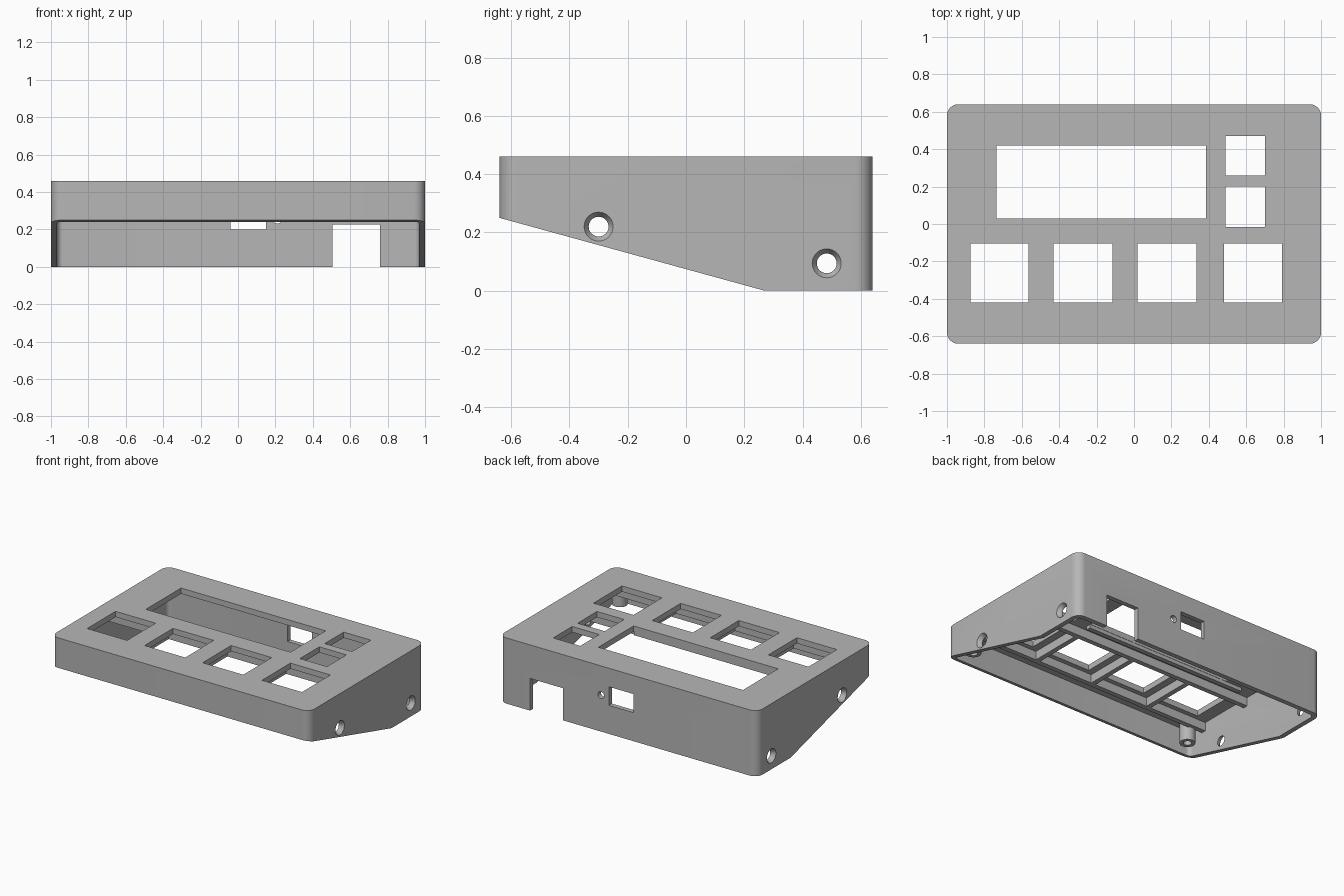
import bpy, bmesh, math
from mathutils import Matrix

if "Cube" in bpy.data.objects:
    bpy.data.objects.remove(bpy.data.objects["Cube"])

grey = bpy.data.materials.new("plain grey")
grey.diffuse_color = (0.47, 0.47, 0.47, 1)
grey.use_nodes = True
grey.node_tree.nodes["Principled BSDF"].inputs["Base Color"].default_value = grey.diffuse_color
W, D, H, WALL, PLATE = 1.0, 0.64, 0.46, 0.033, 0.04


def finish(name, bm):
    bmesh.ops.recalc_face_normals(bm, faces=bm.faces)
    me = bpy.data.meshes.new(name)
    bm.to_mesh(me)
    bm.free()
    ob = bpy.data.objects.new(name, me)
    bpy.context.collection.objects.link(ob)
    me.materials.append(grey)
    return ob


def extrude(name, pts, offset):
    bm = bmesh.new()
    face = bm.faces.new([bm.verts.new(p) for p in pts])
    geo = bmesh.ops.extrude_face_region(bm, geom=[face])["geom"]
    bmesh.ops.translate(bm, vec=offset, verts=[v for v in geo if isinstance(v, bmesh.types.BMVert)])
    return finish(name, bm)


def box(name, x0, x1, y0, y1, z0, z1):
    return extrude(name, [(x0, y0, z0), (x1, y0, z0), (x1, y1, z0), (x0, y1, z0)], (0, 0, z1 - z0))


def rounded_box(name, hx, hy, r, z0, z1):
    pts = []
    for i, (sx, sy) in enumerate([(1, 1), (-1, 1), (-1, -1), (1, -1)]):
        for k in range(9):
            a = math.radians(90 * i + 90 * k / 8)
            pts.append((sx * (hx - r) + r * math.cos(a), sy * (hy - r) + r * math.sin(a), z0))
    return extrude(name, pts, (0, 0, z1 - z0))


def cone(name, r1, r2, depth, loc, axis="Z"):
    bm = bmesh.new()
    rot = {"X": Matrix.Rotation(math.pi / 2, 4, "Y"), "Y": Matrix.Rotation(math.pi / 2, 4, "X"),
           "Z": Matrix.Identity(4)}[axis]
    bmesh.ops.create_cone(bm, cap_ends=True, segments=32, radius1=r1, radius2=r2, depth=depth,
                          matrix=Matrix.Translation(loc) @ rot)
    return finish(name, bm)


def cut(target, cutter):
    mod = target.modifiers.new("cut", "BOOLEAN")
    mod.operation, mod.solver, mod.object = "DIFFERENCE", "EXACT", cutter
    bpy.context.view_layer.objects.active = target
    bpy.ops.object.modifier_apply(modifier=mod.name)
    bpy.data.objects.remove(cutter, do_unlink=True)


def smooth(ob):
    bpy.ops.object.select_all(action="DESELECT")
    ob.select_set(True)
    bpy.context.view_layer.objects.active = ob
    bpy.ops.object.shade_smooth_by_angle(angle=math.radians(30))


# Hollow shell, open underneath
case = rounded_box("case_shell", W, D, 0.06, 0, H)
cut(case, rounded_box("cavity", W - WALL, D - WALL, 0.03, -0.1, H - PLATE))

# Sloping underside
slope = 0.25 / 0.91
cut(case, extrude("slope", [(-2, 0.27, 0), (-2, -0.94, 1.21 * slope), (-2, -0.94, -0.3), (-2, 0.27, -0.3)],
                  (4, 0, 0)))

# Key, display and small button openings in the top
keys = [(-0.875, -0.565), (-0.43, -0.115), (0.02, 0.335), (0.48, 0.79)]
openings = [(a, b, -0.42, -0.105) for a, b in keys]
openings += [(-0.735, 0.385, 0.03, 0.42), (0.49, 0.70, -0.015, 0.20), (0.49, 0.70, 0.26, 0.47)]
for a, b, c, d in openings:
    cut(case, box("opening", a, b, c, d, 0.3, 0.6))

# Back wall: notch, socket slot and pin hole
cut(case, box("notch", 0.505, 0.76, 0.5, 0.8, -0.2, 0.225))
cut(case, box("socket", -0.04, 0.15, 0.5, 0.8, 0.20, 0.33))
cut(case, cone("pin_hole", 0.024, 0.024, 0.4, (0.21, 0.62, 0.255), "Y"))

# Countersunk screw holes in both sides
for y, z in [(-0.30, 0.22), (0.483, 0.094)]:
    cut(case, cone("screw_hole", 0.034, 0.034, 3, (0, y, z), "X"))
    for s in (-1, 1):
        r_neg, r_pos = (0.034, 0.05) if s > 0 else (0.05, 0.034)
        cut(case, cone("countersink", r_neg, r_pos, 0.026, (s * (W - 0.0125), y, z), "X"))
smooth(case)

# Stiffening ribs under the key area
top = H - PLATE + 0.005
for i, x in enumerate((-0.5, -0.045, 0.41)):
    box(f"cross_rib_{i + 1}", x - 0.017, x + 0.017, -0.47, -0.06, 0.36, top)
for name, y in (("front_rib", -0.47), ("middle_rib", -0.06)):
    box(name, -W + WALL, W - WALL, y - 0.017, y + 0.017, 0.36, top)
box("display_ledge", -0.86, 0.385, -0.005, 0.028, 0.395, top)

# Hollow screw posts in the front corners
for side, s in (("left", -1), ("right", 1)):
    post = cone(f"{side}_screw_post", 0.05, 0.05, top - 0.27, (s * 0.88, -0.525, (top + 0.27) / 2))
    cut(post, cone("bore", 0.026, 0.026, 0.2, (s * 0.88, -0.525, 0.28)))
    smooth(post)
